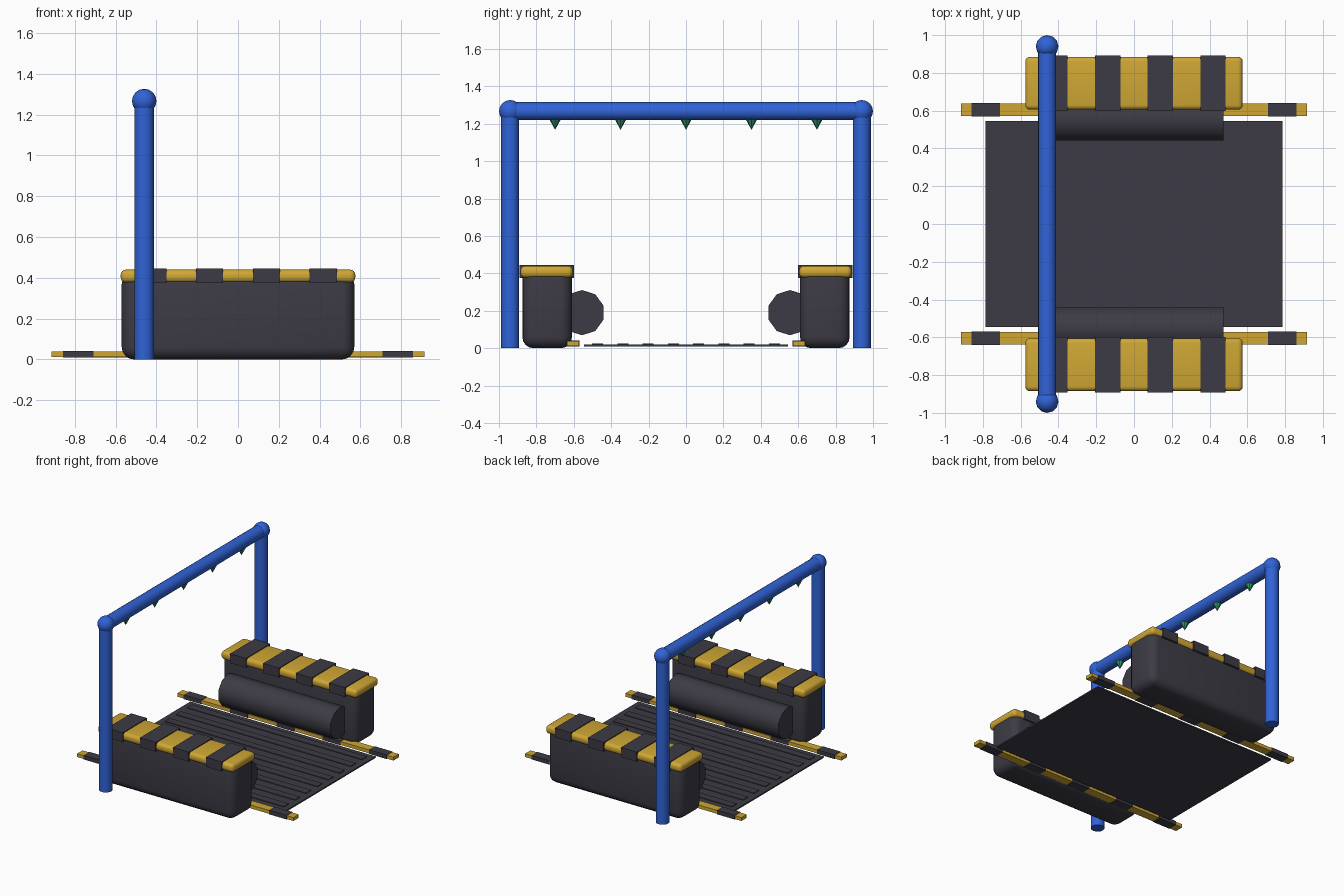
import bpy
import math

cube = bpy.data.objects.get("Cube")
if cube:
    bpy.data.objects.remove(cube, do_unlink=True)


def material(name, rgb):
    m = bpy.data.materials.new(name)
    m.use_nodes = True
    m.diffuse_color = (*rgb, 1)
    m.node_tree.nodes["Principled BSDF"].inputs["Base Color"].default_value = (*rgb, 1)
    return m


BLUE = material("pipe blue", (0.03, 0.125, 0.68))
DARK = material("charcoal rubber", (0.046, 0.043, 0.058))
YELLOW = material("warning yellow", (0.63, 0.39, 0.035))
GREEN = material("nozzle green", (0.035, 0.33, 0.15))


def finish(name, mat, smooth=True, angle=45):
    ob = bpy.context.object
    ob.name = name
    ob.data.materials.append(mat)
    if smooth:
        bpy.ops.object.shade_smooth_by_angle(angle=math.radians(angle))
    return ob


def box(name, mat, x, y, z, bevel=0):
    """Box from (min, max) pairs, with optional rounded edges."""
    spans = (x, y, z)
    bpy.ops.mesh.primitive_cube_add(size=1, location=[(a + b) / 2 for a, b in spans])
    bpy.context.object.scale = [abs(b - a) for a, b in spans]
    bpy.ops.object.transform_apply(location=False, rotation=False)
    if bevel:
        mod = bpy.context.object.modifiers.new("rounded edges", 'BEVEL')
        mod.width = bevel
        mod.segments = 4
        bpy.ops.object.modifier_apply(modifier=mod.name)
    return finish(name, mat, smooth=bool(bevel))


def rod(name, mat, radius, length, location, rotation=(0, 0, 0), sides=16):
    bpy.ops.mesh.primitive_cylinder_add(vertices=sides, radius=radius, depth=length,
                                        location=location, rotation=rotation)
    return finish(name, mat)


# Spray arch: two posts, ball joints, crossbar and nozzles
ARCH_X, ARCH_Y, ARCH_Z = -0.46, 0.94, 1.267
QUARTER = math.pi / 2
rod("arch_crossbar", BLUE, 0.048, 2 * ARCH_Y, (ARCH_X, 0, ARCH_Z), (QUARTER, 0, 0))
for i in range(5):
    bpy.ops.mesh.primitive_cone_add(vertices=8, radius1=0.03, radius2=0, depth=0.055,
                                    location=(ARCH_X, (i - 2) * 0.35, 1.195),
                                    rotation=(math.pi, 0, 0))
    finish(f"nozzle_{i + 1}", GREEN, smooth=False)

# Floor mat with raised ribs running lengthwise
box("floor_mat", DARK, (-0.785, 0.785), (-0.545, 0.545), (0.01, 0.02))
for i in range(8):
    y = (i - 3.5) * 0.135
    box(f"mat_rib_{i + 1}", DARK, (-0.74, 0.74), (y - 0.03, y + 0.03), (0.019, 0.025))

for s, side in ((-1, "front"), (1, "back")):
    # Arch post and joint
    rod(f"{side}_post", BLUE, 0.048, ARCH_Z, (ARCH_X, s * ARCH_Y, ARCH_Z / 2))
    bpy.ops.mesh.primitive_uv_sphere_add(segments=12, ring_count=8, radius=0.06,
                                         location=(ARCH_X, s * ARCH_Y, ARCH_Z))
    finish(f"{side}_joint", BLUE, angle=60)

    # Machine housing with a rounded striped cap
    box(f"{side}_housing", DARK, (-0.57, 0.57), (s * 0.61, s * 0.875), (0, 0.43), 0.06)
    box(f"{side}_cap", YELLOW, (-0.575, 0.575), (s * 0.605, s * 0.885), (0.377, 0.44), 0.025)
    for i in range(4):
        x = (i - 1.5) * 0.279
        box(f"{side}_cap_stripe_{i + 1}", DARK, (x - 0.067, x + 0.067),
            (s * 0.598, s * 0.891), (0.374, 0.446))

    # Horizontal roller brush
    rod(f"{side}_roller", DARK, 0.121, 0.95, (0, s * 0.556, 0.19), (QUARTER, 0, QUARTER), 10)

    # Guide rail with warning stripes
    box(f"{side}_rail", YELLOW, (-0.915, 0.915), (s * 0.573, s * 0.637), (0.012, 0.038))
    for i in range(5):
        x = (i - 2) * 0.392
        box(f"{side}_rail_stripe_{i + 1}", DARK, (x - 0.075, x + 0.075),
            (s * 0.57, s * 0.64), (0.01, 0.041))
